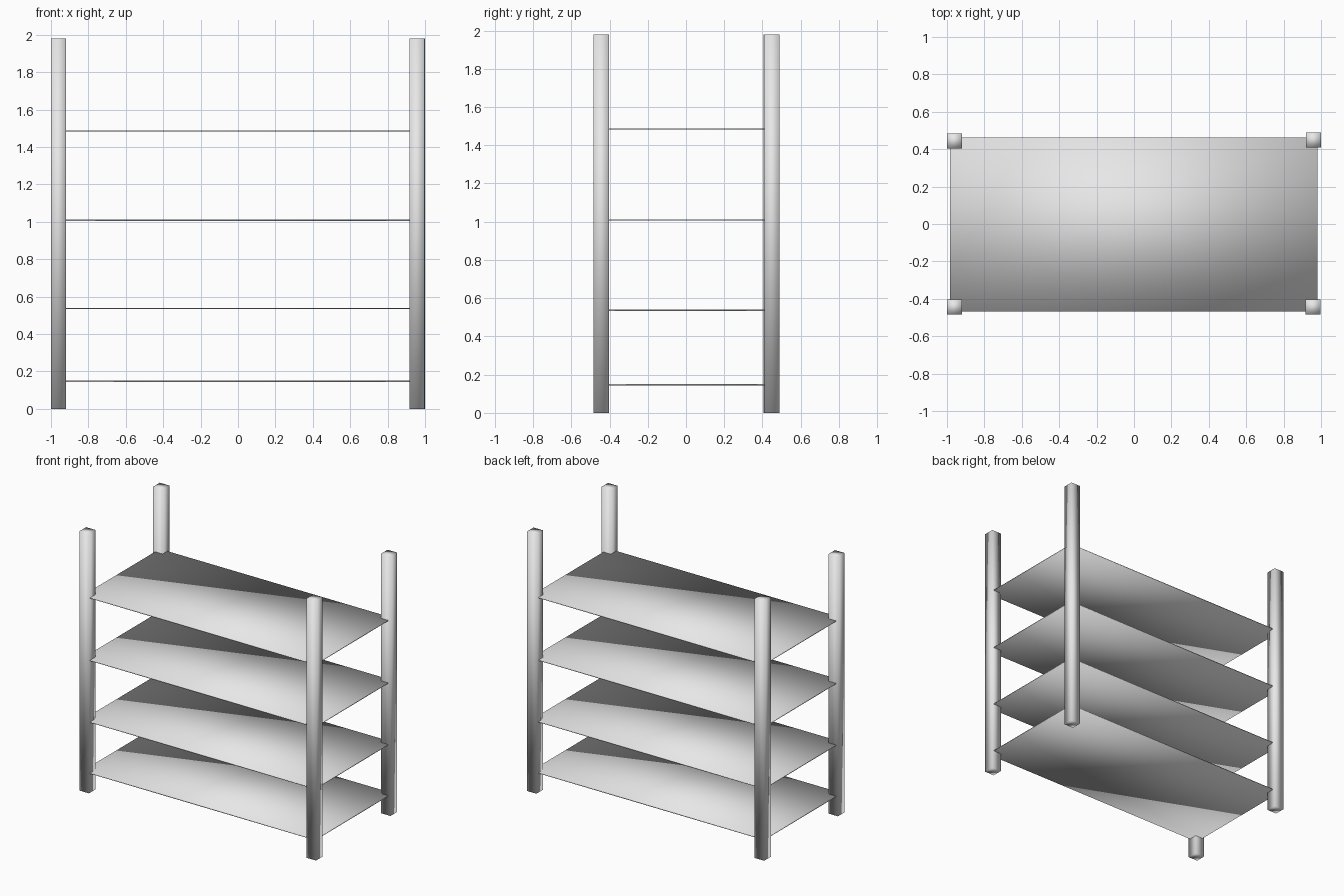
import bpy
import bmesh
from mathutils import Matrix

default = bpy.data.objects.get("Cube")
if default:
    bpy.data.objects.remove(default, do_unlink=True)

# Single plain grey finish
grey = bpy.data.materials.new("light_grey")
grey.use_nodes = True
grey.diffuse_color = (0.8, 0.8, 0.8, 1)
grey.node_tree.nodes["Principled BSDF"].inputs["Base Color"].default_value = grey.diffuse_color


def box(name, centre, size):
    """Smooth-shaded box with its six faces sharing corner normals."""
    bm = bmesh.new()
    bmesh.ops.create_cube(bm, size=1, matrix=Matrix.Diagonal((*size, 1)))
    for face in bm.faces:
        face.smooth = True
    mesh = bpy.data.meshes.new(name)
    bm.to_mesh(mesh)
    bm.free()
    mesh.materials.append(grey)
    obj = bpy.data.objects.new(name, mesh)
    obj.location = centre
    bpy.context.collection.objects.link(obj)
    return obj


# Four corner posts
POST, HEIGHT = 0.08, 1.98
posts = {
    "front_right_post": (-0.96, -0.443),
    "front_left_post": (0.957, -0.443),
    "back_right_post": (-0.96, 0.445),
    "back_left_post": (0.96, 0.45),
}
for name, (x, y) in posts.items():
    box(name, (x, y, HEIGHT / 2), (POST, POST, HEIGHT))

# Four thin shelves, from the bottom up
for i, z in enumerate((0.147, 0.537, 1.008, 1.485), start=1):
    box(f"shelf_{i}", (-0.002, -0.003, z), (1.964, 0.93, 0.006))
